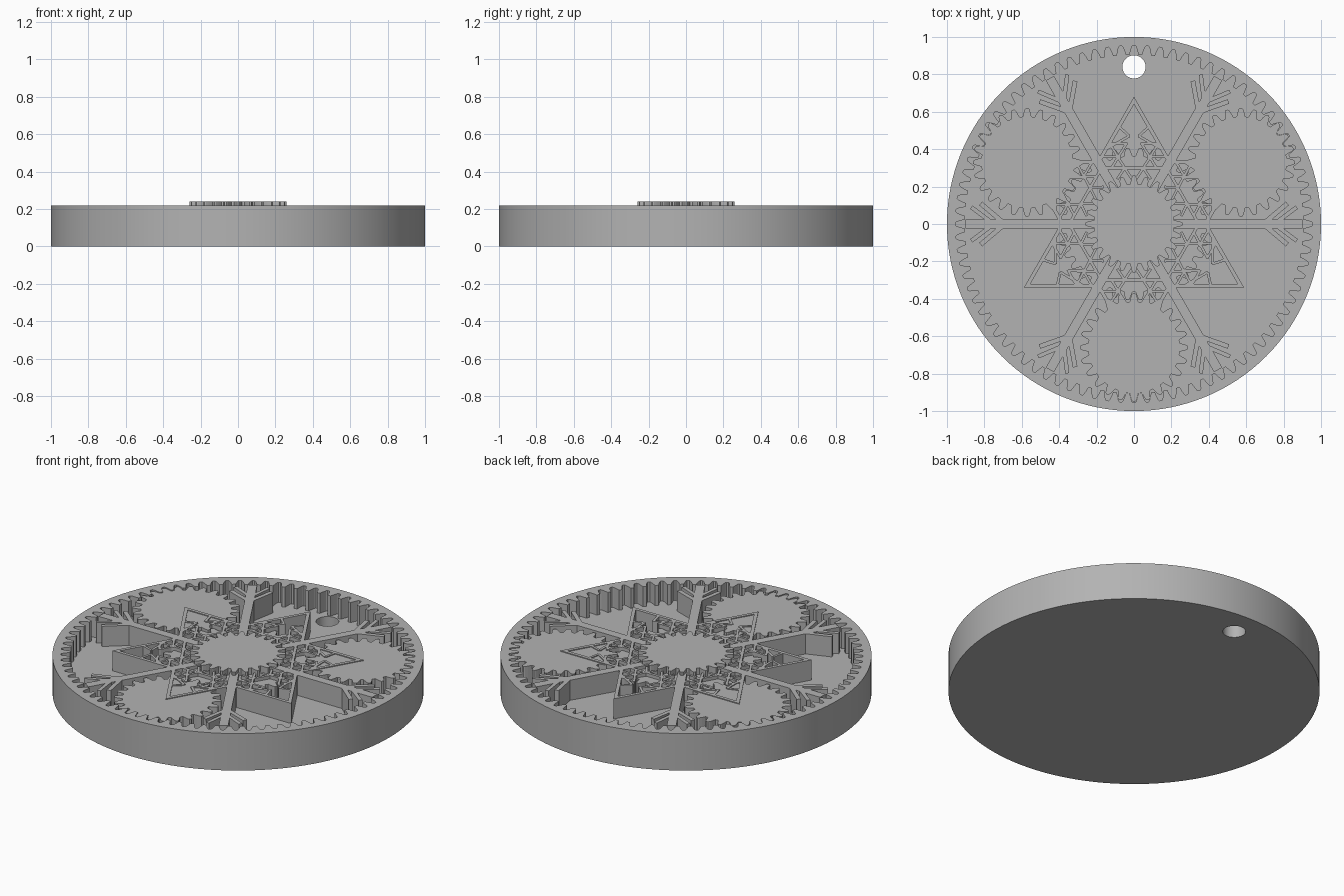
import bpy, bmesh
from math import cos, sin, pi, radians
from mathutils import Vector, Matrix

cube = bpy.data.objects.get("Cube")
if cube:
    bpy.data.objects.remove(cube, do_unlink=True)

FLOOR, TOP = 0.10, 0.22

grey = bpy.data.materials.new("plain_grey")
grey.use_nodes = True
colour = (0.45, 0.45, 0.45, 1)
grey.diffuse_color = colour
grey.node_tree.nodes["Principled BSDF"].inputs["Base Color"].default_value = colour


def add_prism(bm, outline, z0, z1):
    """Extrude a flat outline from z0 up to z1."""
    face = bm.faces.new([bm.verts.new((x, y, z0)) for x, y in outline])
    bm.normal_update()
    if face.normal.z < 0:
        face.normal_flip()
    top = bmesh.ops.extrude_face_region(bm, geom=[face], use_keep_orig=True)["geom"]
    moved = [v for v in top if isinstance(v, bmesh.types.BMVert)]
    bmesh.ops.translate(bm, verts=moved, vec=(0, 0, z1 - z0))
    face.normal_flip()


def finish(name, bm):
    bmesh.ops.recalc_face_normals(bm, faces=bm.faces)
    mesh = bpy.data.meshes.new(name)
    bm.to_mesh(mesh)
    bm.free()
    mesh.materials.append(grey)
    obj = bpy.data.objects.new(name, mesh)
    bpy.context.collection.objects.link(obj)
    return obj


def prism(name, outline, z0, z1):
    bm = bmesh.new()
    add_prism(bm, outline, z0, z1)
    return finish(name, bm)


def circle(r, n, x=0, y=0):
    return [(x + r * cos(2 * pi * i / n), y + r * sin(2 * pi * i / n)) for i in range(n)]


def gear(teeth, root, tip, x=0, y=0, phase=0):
    """Gear outline with tapered, slightly rounded teeth."""
    mid, points = (root + tip) / 2, []
    profile = ((-0.36, root), (-0.25, mid), (-0.16, tip - 0.006), (-0.08, tip),
               (0.08, tip), (0.16, tip - 0.006), (0.25, mid), (0.36, root))
    for i in range(teeth):
        for step, r in profile:
            a = (i + step + phase) * 2 * pi / teeth
            points.append((x + r * cos(a), y + r * sin(a)))
    return points


def strut(start, end, width):
    """Outline of a straight bar between two points."""
    a, b = Vector(start), Vector(end)
    side = (b - a).normalized().orthogonal() * width / 2
    return [a + side, b + side, b - side, a - side]


# Housing: round tray with internal teeth and a hanging hole
housing = prism("ring_gear_tray", circle(1, 128), 0, TOP)
pocket = prism("pocket_cutter", gear(84, 0.905, 0.955), FLOOR, 0.4)
hole = prism("hole_cutter", circle(0.062, 40, 0, 0.84), -0.1, 0.4)
for cutter in (pocket, hole):
    cutter.hide_render = True
    mod = housing.modifiers.new(cutter.name, "BOOLEAN")
    mod.operation, mod.solver, mod.object = "DIFFERENCE", "EXACT", cutter
bpy.context.view_layer.update()
cut = bpy.data.meshes.new_from_object(housing.evaluated_get(bpy.context.evaluated_depsgraph_get()))
housing.modifiers.clear()
housing.data = cut
for cutter in (pocket, hole):
    bpy.data.objects.remove(cutter, do_unlink=True)

# Planet gears and the larger sun gear
for label, angle in (("right", 30), ("left", 150), ("front", 270)):
    a = radians(angle)
    prism("planet_gear_" + label, gear(24, 0.245, 0.29, 0.66 * cos(a), 0.66 * sin(a)),
          FLOOR, TOP - 0.005)
prism("sun_gear", gear(36, 0.365, 0.408, phase=0.5), FLOOR, 0.20)

# Raised hub gear
prism("hub_gear", gear(24, 0.215, 0.26), FLOOR, 0.24)

# One snowflake arm along +x: stem and two pairs of twigs
arm_bars = [((0.1, 0), (0.9, 0), 0.05)]
for s in (1, -1):
    arm_bars += [((0.69, 0), (0.82, s * 0.11), 0.025),
                 ((0.75, 0), (0.87, s * 0.09), 0.022)]

# One star point along +x: pointed frame with lattice
point_bars = [((0.43, 0.035), (0.43, 0.14), 0.014), ((0.43, -0.035), (0.43, -0.14), 0.014),
              ((0.30, -0.17), (0.30, 0.17), 0.016)]
for s in (1, -1):
    point_bars += [((0.52, s * 0.08), (0.47, s * 0.025), 0.014),
                   ((0.47, s * 0.025), (0.40, s * 0.15), 0.014),
                   ((0.43, s * 0.04), (0.30, s * 0.12), 0.014),
                   ((0.43, s * 0.13), (0.30, s * 0.05), 0.014),
                   ((0.36, s * 0.07), (0.36, s * 0.19), 0.014),
                   ((0.30, s * 0.05), (0.24, s * 0.01), 0.014),
                   ((0.30, s * 0.05), (0.24, s * 0.09), 0.014)]
frame = [[(0.68, 0), (0.34, s * 0.196), (0.32, s * 0.185), (0.64, 0)] for s in (1, -1)]

# Snowflake: six arms and six points
for name, bars, plates, offset in (("snowflake_arms", arm_bars, [], 0),
                                   ("snowflake_points", point_bars, frame, 30)):
    bm = bmesh.new()
    outlines = [strut(*bar) for bar in bars] + plates
    for i in range(6):
        turn = Matrix.Rotation(radians(60 * i + offset), 2)
        for outline in outlines:
            add_prism(bm, [turn @ Vector(p) for p in outline], FLOOR, TOP)
    finish(name, bm)

# Smooth the round wall and keep the gear teeth crisp
bpy.ops.object.select_all(action="DESELECT")
housing.select_set(True)
bpy.context.view_layer.objects.active = housing
bpy.ops.object.shade_smooth_by_angle(angle=radians(12))
